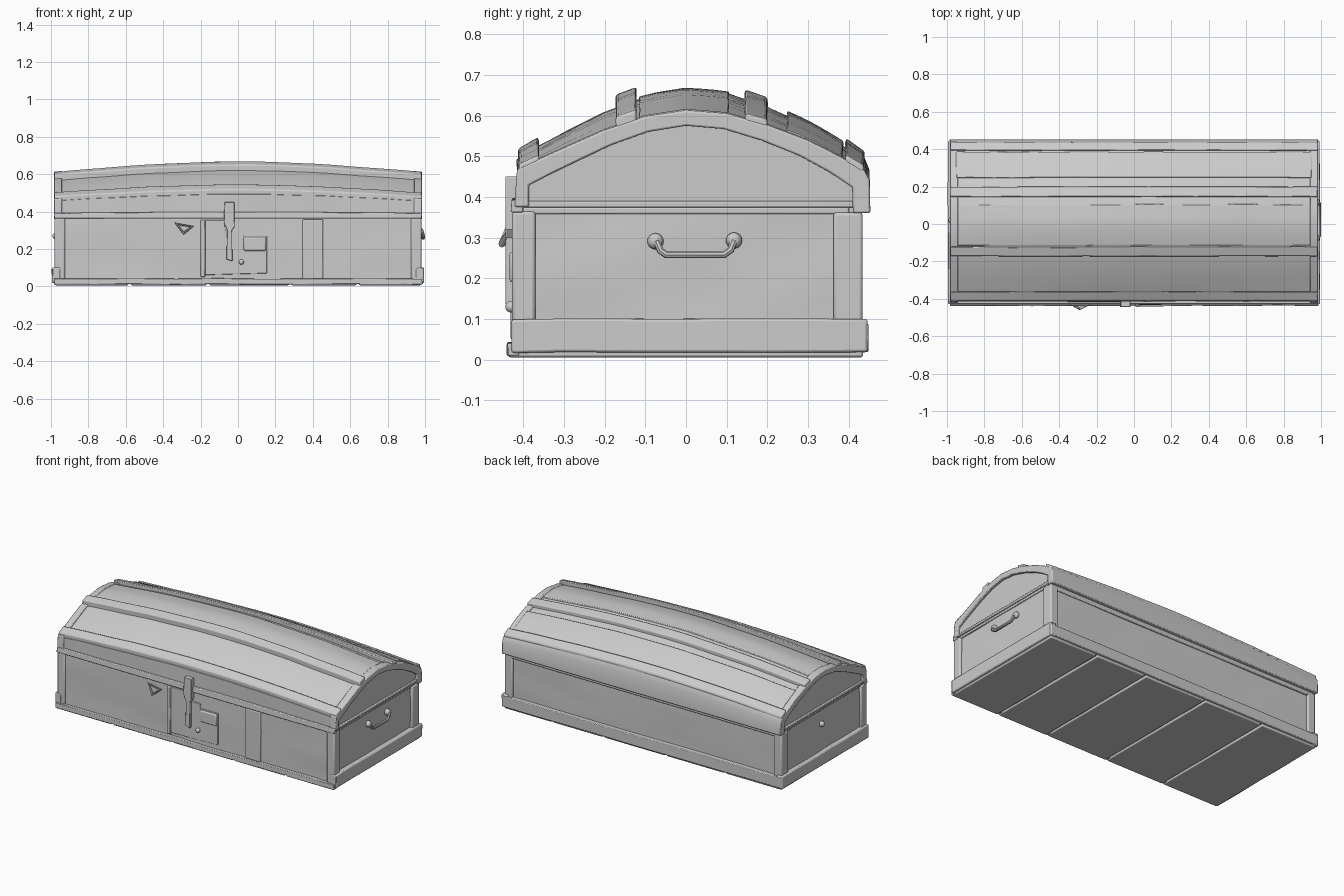
import bpy, bmesh, math
from mathutils import Vector, noise

if "Cube" in bpy.data.objects:
    bpy.data.objects.remove(bpy.data.objects["Cube"])

# Lid arch (y, z) at the ends of the chest
ARCH = [(-.415, .455), (-.36, .48), (-.28, .515), (-.2, .55), (-.1, .583), (0, .598),
        (.1, .59), (.2, .562), (.3, .525), (.38, .485), (.44, .45)]


def arch_z(y):
    for (y0, z0), (y1, z1) in zip(ARCH, ARCH[1:]):
        if y <= y1:
            return z0 + (z1 - z0) * (y - y0) / (y1 - y0)
    return ARCH[-1][1]


def swell(x, y, z):
    # The lid rises towards the middle of its length, but not at its lower rim
    rise = .034 + .03 * (1 - (y / .45) ** 2)
    return z + rise * math.cos(x * math.pi / 2 * .97) * min(1, max(0, (z - .38) / .08))


def finish(name, bm, angle=35, bevel=0, wear=0):
    for v in bm.verts:
        if wear:
            n = noise.noise_vector(Vector((v.co.x * 4, v.co.y * 5, v.co.z * 7)))
            v.co += n * wear
    bmesh.ops.recalc_face_normals(bm, faces=bm.faces)
    mesh = bpy.data.meshes.new(name)
    bm.to_mesh(mesh)
    bm.free()
    ob = bpy.data.objects.new(name, mesh)
    bpy.context.collection.objects.link(ob)
    if bevel:
        m = ob.modifiers.new("soft_edges", 'BEVEL')
        m.width, m.segments, m.limit_method = bevel, 2, 'ANGLE'
        m.angle_limit = math.radians(50)
    bpy.ops.object.select_all(action='DESELECT')
    bpy.context.view_layer.objects.active = ob
    ob.select_set(True)
    bpy.ops.object.shade_smooth_by_angle(angle=math.radians(angle))
    return ob


def box(name, x, y, z, bevel=.005, cuts=0, wear=0):
    bm = bmesh.new()
    bmesh.ops.create_cube(bm, size=1)
    for v in bm.verts:
        v.co = [lo + (hi - lo) * (c + .5) for c, (lo, hi) in zip(v.co, (x, y, z))]
    if cuts:
        bmesh.ops.subdivide_edges(bm, edges=bm.edges[:], cuts=cuts, use_grid_fill=True)
    return finish(name, bm, bevel=bevel, wear=wear)


def loft(name, section, x0, x1, steps=24, bevel=0, wear=0):
    bm = bmesh.new()
    rings = []
    for i in range(steps + 1):
        x = x0 + (x1 - x0) * i / steps
        rings.append([bm.verts.new((x, y, swell(x, y, z))) for y, z in section])
    n = len(section)
    for a, b in zip(rings, rings[1:]):
        for j in range(n):
            k = (j + 1) % n
            bm.faces.new((a[j], a[k], b[k], b[j]))
    bm.faces.new(rings[0])
    bm.faces.new(rings[-1])
    return finish(name, bm, bevel=bevel, wear=wear)


def rib(name, y0, y1, h, x=.982, n=3, bevel=.006):
    ys = [y0 + (y1 - y0) * i / n for i in range(n + 1)]
    top = [(y, arch_z(y) + h) for y in ys]
    low = [(y, arch_z(y) - .015) for y in reversed(ys)]
    loft(name, top + low, -x, x, bevel=bevel, wear=.003)


def prism(name, pts, y0, y1):
    # Flat plate outlined in x, z and pushed out along y
    bm = bmesh.new()
    f = bm.faces.new([bm.verts.new((x, y0, z)) for x, z in pts])
    out = bmesh.ops.extrude_face_region(bm, geom=[f])
    for v in out['geom']:
        if isinstance(v, bmesh.types.BMVert):
            v.co.y = y1
    return finish(name, bm, bevel=.003)


def tube(name, pts, r, cyclic=False):
    cu = bpy.data.curves.new(name, 'CURVE')
    cu.dimensions, cu.bevel_depth, cu.bevel_resolution = '3D', r, 2
    cu.use_fill_caps = True
    sp = cu.splines.new('POLY')
    sp.points.add(len(pts) - 1)
    for p, co in zip(sp.points, pts):
        p.co = (*co, 1)
    sp.use_cyclic_u = cyclic
    ob = bpy.data.objects.new(name, cu)
    bpy.context.collection.objects.link(ob)
    bpy.ops.object.select_all(action='DESELECT')
    bpy.context.view_layer.objects.active = ob
    ob.select_set(True)
    bpy.ops.object.convert(target='MESH')
    bpy.ops.object.shade_smooth_by_angle(angle=math.radians(40))


def stud(name, x, y, z, r):
    bm = bmesh.new()
    bmesh.ops.create_uvsphere(bm, u_segments=12, v_segments=8, radius=r)
    bmesh.ops.translate(bm, verts=bm.verts, vec=(x, y, z))
    finish(name, bm)


# Body
box("body", (-.966, .966), (-.418, .42), (.02, .39), cuts=12, wear=.006)

# Bottom planks, split across the length
joints = [-.985, -.58, -.16, .28, .64, .985]
for i, (a, b) in enumerate(zip(joints, joints[1:])):
    box(f"bottom_plank_{i + 1}", (a + .006, b - .006), (-.437, .435), (.006, .026), .006)

# Mouldings, corner posts and end rails
box("back_base_moulding", (-.99, .99), (.41, .448), (.02, .088), .01, 8, .003)
box("back_rail", (-.97, .97), (.41, .432), (.335, .372))
box("front_base_lip", (-.985, .985), (-.438, -.41), (.012, .042), .006, 8, .004)
for s, side in ((-1, "left"), (1, "right")):
    def xr(a, b):
        return tuple(sorted((s * a, s * b)))
    box(side + "_base_moulding", xr(.95, .994), (-.428, .446), (.018, .1), .01, 6, .003)
    box(side + "_front_post", xr(.925, .98), (-.427, -.37), (.03, .365), .008)
    box(side + "_back_post", xr(.925, .98), (.362, .434), (.03, .362), .008)
    box(side + "_body_rail", xr(.95, .973), (-.4, .4), (.358, .374), .004)

# Lid shell
loft("lid", [(-.415, .375)] + ARCH + [(.44, .375)], -.966, .966, wear=.005)
loft("lid_back_skirt", [(.41, .36), (.41, .46), (.437, .465), (.451, .44), (.453, .36)],
     -.985, .985, bevel=.005)
loft("lid_front_lip", [(-.4, .362), (-.4, .392), (-.428, .392), (-.431, .362)],
     -.982, .982, bevel=.004)

# Arched trims round the lid ends
outer = [(-.422, .375)] + [(y, z + .01) for y, z in ARCH] + [(.446, .375)]
inner = [(y * .93, z - .028) for y, z in reversed(ARCH)]
trim = outer + [(.409, .375)] + inner + [(-.386, .375)]
for s, side in ((-1, "left"), (1, "right")):
    loft(side + "_lid_trim", trim, s * .94, s * .985, steps=2, bevel=.005)
    box(side + "_lid_rail", tuple(sorted((s * .95, s * .979))), (-.4, .42), (.374, .39), .004)

# Lid slats running along the length
rib("front_edge_slat", -.412, -.362, .022)
rib("front_crown_slat", -.172, -.122, .032)
rib("back_crown_slat", .145, .2, .024)
rib("back_edge_slat", .392, .438, .024)
rib("back_lid_plank", .248, .385, .013, .95, 4, .004)
rib("crown_plank", -.115, .105, .006, .95, 6, .003)

# Front metalwork: lock plate, hasp, straps and hanging triangle
prism("lock_plate", [(-.2, .06), (-.2, .355), (-.07, .355), (-.07, .3), (.03, .3),
                     (.03, .27), (.155, .27), (.155, .07)], -.41, -.426)
box("lock_case", (.03, .15), (-.434, -.41), (.19, .265), .008)
prism("hasp", [(-.062, .145), (-.03, .135), (-.032, .3), (-.018, .32), (-.02, .45),
               (-.072, .45), (-.076, .34), (-.058, .3)], -.41, -.444)
stud("hasp_staple", .018, -.43, .13, .014)
box("front_strap", (.345, .455), (-.427, -.41), (.04, .358), .005)
box("front_strap_left", (-.2, -.175), (-.431, -.41), (.05, .355), .005)
tube("hanging_triangle", [(-.33, -.43, .335), (-.245, -.43, .32), (-.29, -.452, .285)],
     .009, True)

# Right handle and the remaining stud on the left
tube("handle", [(.965, -.075, .29), (.988, -.07, .287), (.99, -.063, .268), (.99, -.048, .258),
                (.99, .093, .258), (.99, .11, .27), (.988, .116, .288), (.965, .12, .292)], .009)
for i, (y, z) in enumerate(((-.075, .291), (.118, .293))):
    stud(f"handle_mount_{i + 1}", .973, y, z, .02)
stud("left_handle_stud", -.974, .02, .27, .018)
